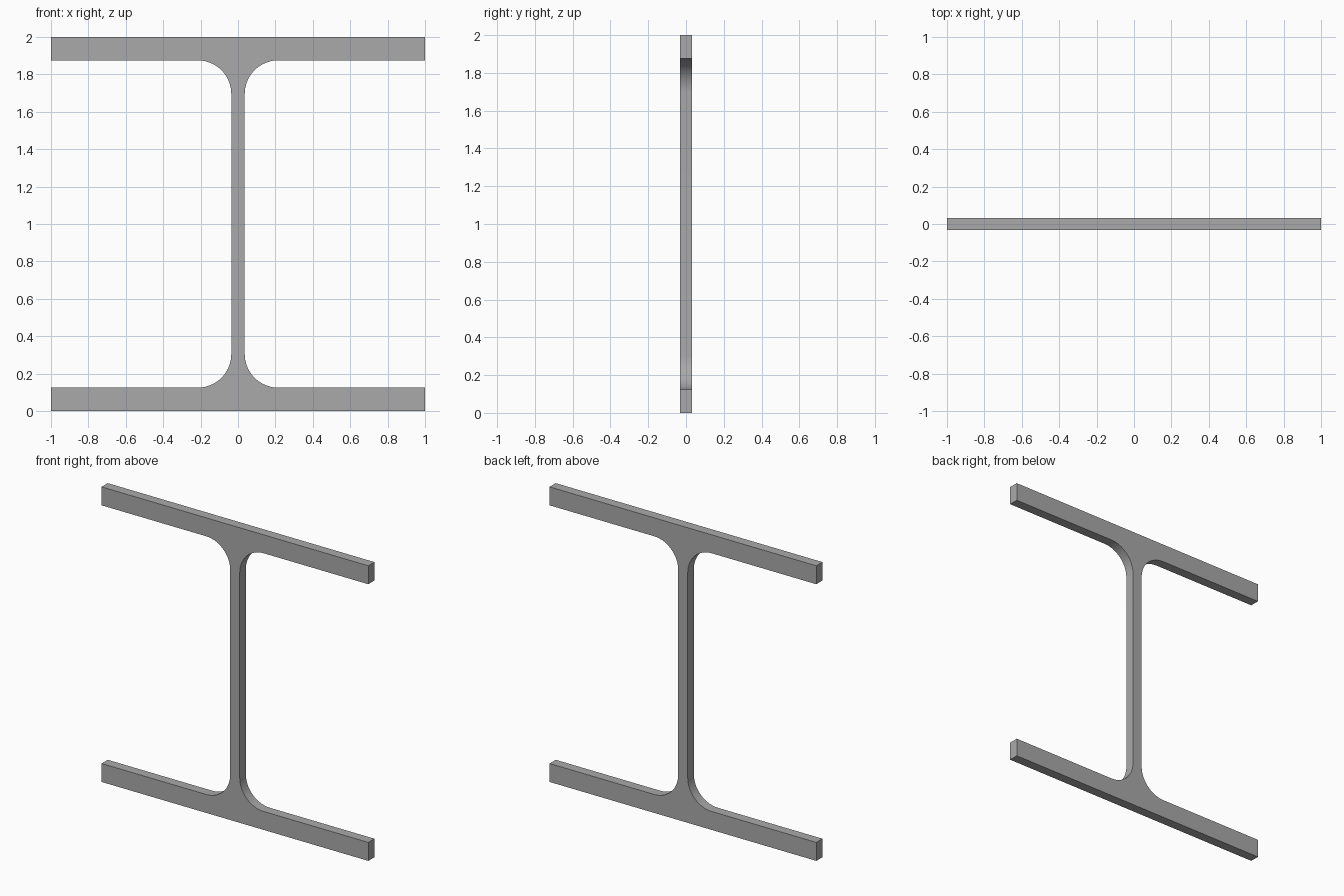
import bpy, bmesh, math

if "Cube" in bpy.data.objects:
    bpy.data.objects.remove(bpy.data.objects["Cube"])

HALF_W, HEIGHT, DEPTH = 1.0, 2.0, 0.066
FLANGE, WEB, FILLET, STEPS = 0.125, 0.036, 0.18, 20

steel = bpy.data.materials.new("steel grey")
steel.diffuse_color = (0.4, 0.4, 0.4, 1)
steel.use_nodes = True
steel.node_tree.nodes["Principled BSDF"].inputs["Base Color"].default_value = steel.diffuse_color

# Lower right quarter of the outline, ending on the web
quarter = [(HALF_W, 0), (HALF_W, FLANGE)]
for i in range(STEPS + 1):
    a = math.radians(270 - 90 * i / STEPS)
    quarter.append((WEB + FILLET + FILLET * math.cos(a),
                    FLANGE + FILLET + FILLET * math.sin(a)))

# Mirror upwards, then across, for the whole I outline
right = quarter + [(x, HEIGHT - z) for x, z in reversed(quarter)]
outline = right + [(-x, z) for x, z in reversed(right)]

# Extrude the outline through the slice thickness
bm = bmesh.new()
face = bm.faces.new([bm.verts.new((x, -DEPTH / 2, z)) for x, z in outline])
ext = bmesh.ops.extrude_face_region(bm, geom=[face], use_keep_orig=True)
bmesh.ops.translate(bm, vec=(0, DEPTH, 0),
                    verts=[v for v in ext["geom"] if isinstance(v, bmesh.types.BMVert)])
bmesh.ops.recalc_face_normals(bm, faces=bm.faces)

mesh = bpy.data.meshes.new("i_beam")
bm.to_mesh(mesh)
bm.free()
mesh.materials.append(steel)
beam = bpy.data.objects.new("i_beam", mesh)
bpy.context.collection.objects.link(beam)

# Smooth fillets, sharp edges elsewhere
bpy.context.view_layer.objects.active = beam
beam.select_set(True)
bpy.ops.object.shade_smooth_by_angle(angle=math.radians(30))
